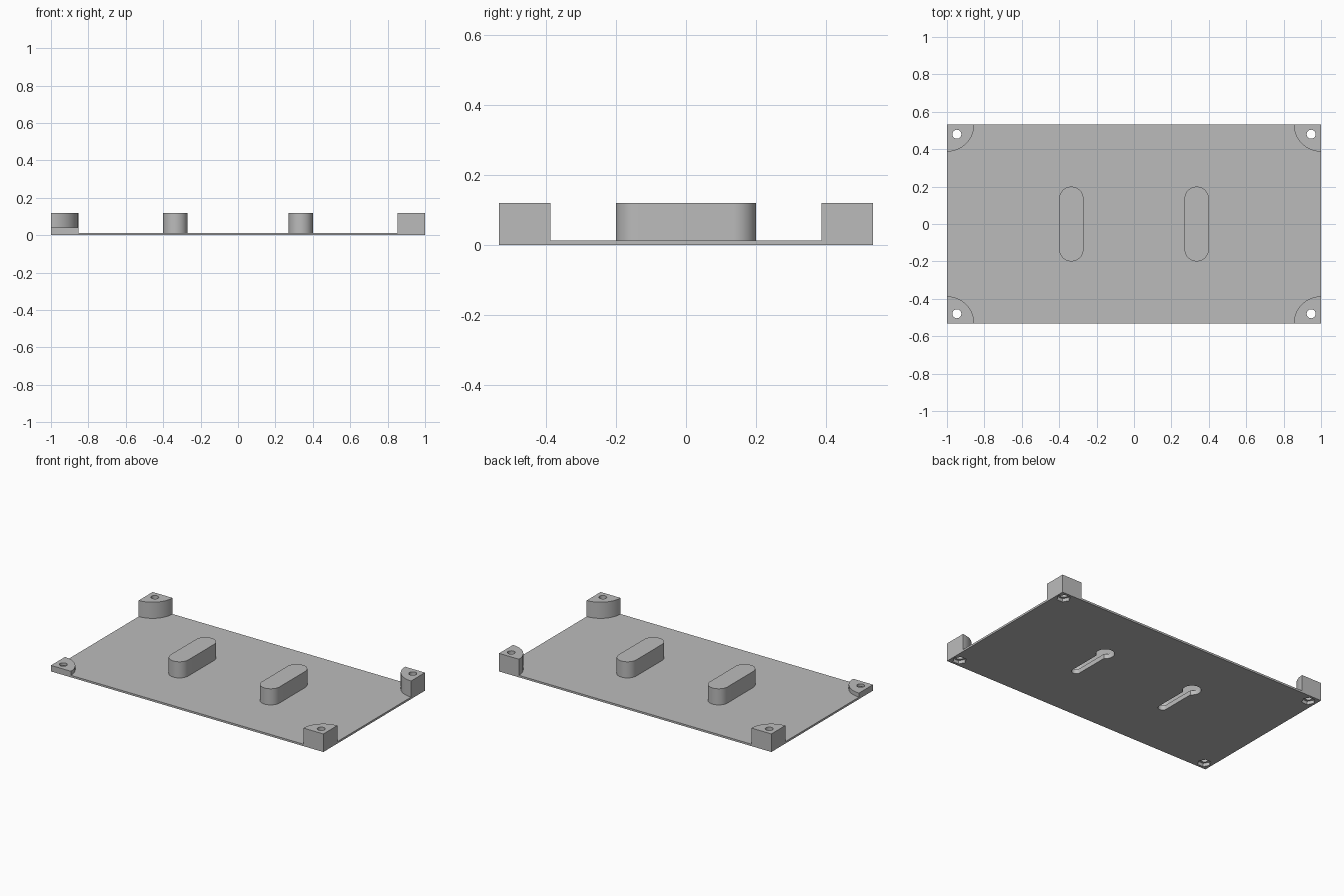
import bpy, bmesh, math

if "Cube" in bpy.data.objects:
    bpy.data.objects.remove(bpy.data.objects["Cube"], do_unlink=True)

# Main dimensions
HX, HY = 1.0, 0.533
PLATE, TALL, LOW = 0.013, 0.12, 0.04
POST_R, HOLE_INSET = 0.146, 0.053
PAD_X, PAD_R, PAD_C = 0.335, 0.065, 0.135

grey = bpy.data.materials.new("plain grey")
grey.use_nodes = True
colour = (0.5, 0.5, 0.5, 1)
grey.diffuse_color = colour
grey.node_tree.nodes["Principled BSDF"].inputs["Base Color"].default_value = colour


def prism(name, outline, z0, z1):
    """Extrude a closed xy outline between two heights."""
    bm = bmesh.new()
    base = bm.faces.new([bm.verts.new((x, y, z0)) for x, y in outline])
    top = bmesh.ops.extrude_face_region(bm, geom=[base])["geom"]
    verts = [v for v in top if isinstance(v, bmesh.types.BMVert)]
    bmesh.ops.translate(bm, vec=(0, 0, z1 - z0), verts=verts)
    bmesh.ops.recalc_face_normals(bm, faces=bm.faces)
    mesh = bpy.data.meshes.new(name)
    bm.to_mesh(mesh)
    bm.free()
    mesh.materials.append(grey)
    obj = bpy.data.objects.new(name, mesh)
    bpy.context.collection.objects.link(obj)
    return obj


def arc(cx, cy, r, a0, a1, n):
    angles = [math.radians(a0 + (a1 - a0) * i / n) for i in range(n + 1)]
    return [(cx + r * math.cos(a), cy + r * math.sin(a)) for a in angles]


def circle(cx, cy, r, n):
    return arc(cx, cy, r, 0, 360, n)[:-1]


def slot(cx, r):
    return arc(cx, PAD_C, r, 0, 180, 24) + arc(cx, -PAD_C, r, 180, 360, 24)


def keyhole(cx, big, small):
    a = math.degrees(math.asin(small / big))
    return (arc(cx, PAD_C, big, a - 90, 270 - a, 40)
            + arc(cx, -PAD_C, small, 180, 360, 16))


def combine(tool, operation):
    """Merge a tool into the body, or cut it away, then discard the tool."""
    mod = body.modifiers.new(operation, 'BOOLEAN')
    mod.operation, mod.solver, mod.object = operation, 'EXACT', tool
    bpy.context.view_layer.objects.active = body
    bpy.ops.object.modifier_apply(modifier=mod.name)
    bpy.data.objects.remove(tool, do_unlink=True)


# Base plate
body = prism("mounting_plate", [(-HX, -HY), (HX, -HY), (HX, HY), (-HX, HY)], 0, PLATE)

corners = [(1, 1, 0), (-1, 1, 90), (-1, -1, 180), (1, -1, 270)]

# Quarter-round corner posts, one of them low
for sx, sy, turn in corners:
    height = LOW if (sx, sy) == (-1, -1) else TALL
    x, y = sx * HX, sy * HY
    combine(prism("corner_post", [(x, y)] + arc(x, y, POST_R, turn + 180, turn + 270, 24),
                  0, height), 'UNION')

# Raised rounded pads
for sx in (-1, 1):
    combine(prism("raised_pad", slot(sx * PAD_X, PAD_R), 0, TALL), 'UNION')

# Screw holes with hexagonal nut pockets underneath
for sx, sy, turn in corners:
    x, y = sx * (HX - HOLE_INSET), sy * (HY - HOLE_INSET)
    combine(prism("screw_hole", circle(x, y, 0.024, 32), -0.1, 0.3), 'DIFFERENCE')
    combine(prism("nut_pocket", circle(x, y, 0.042, 6), -0.1, 0.022), 'DIFFERENCE')

# Hanging keyholes opening into a wider channel inside each pad
for sx in (-1, 1):
    combine(prism("keyhole_opening", keyhole(sx * PAD_X, 0.055, 0.028), -0.1, 0.05), 'DIFFERENCE')
    combine(prism("keyhole_channel", slot(sx * PAD_X, 0.055), 0.03, 0.1), 'DIFFERENCE')

# Smooth curved walls, crisp edges
bpy.ops.object.select_all(action='DESELECT')
body.select_set(True)
bpy.context.view_layer.objects.active = body
bpy.ops.object.shade_smooth_by_angle(angle=math.radians(30))
